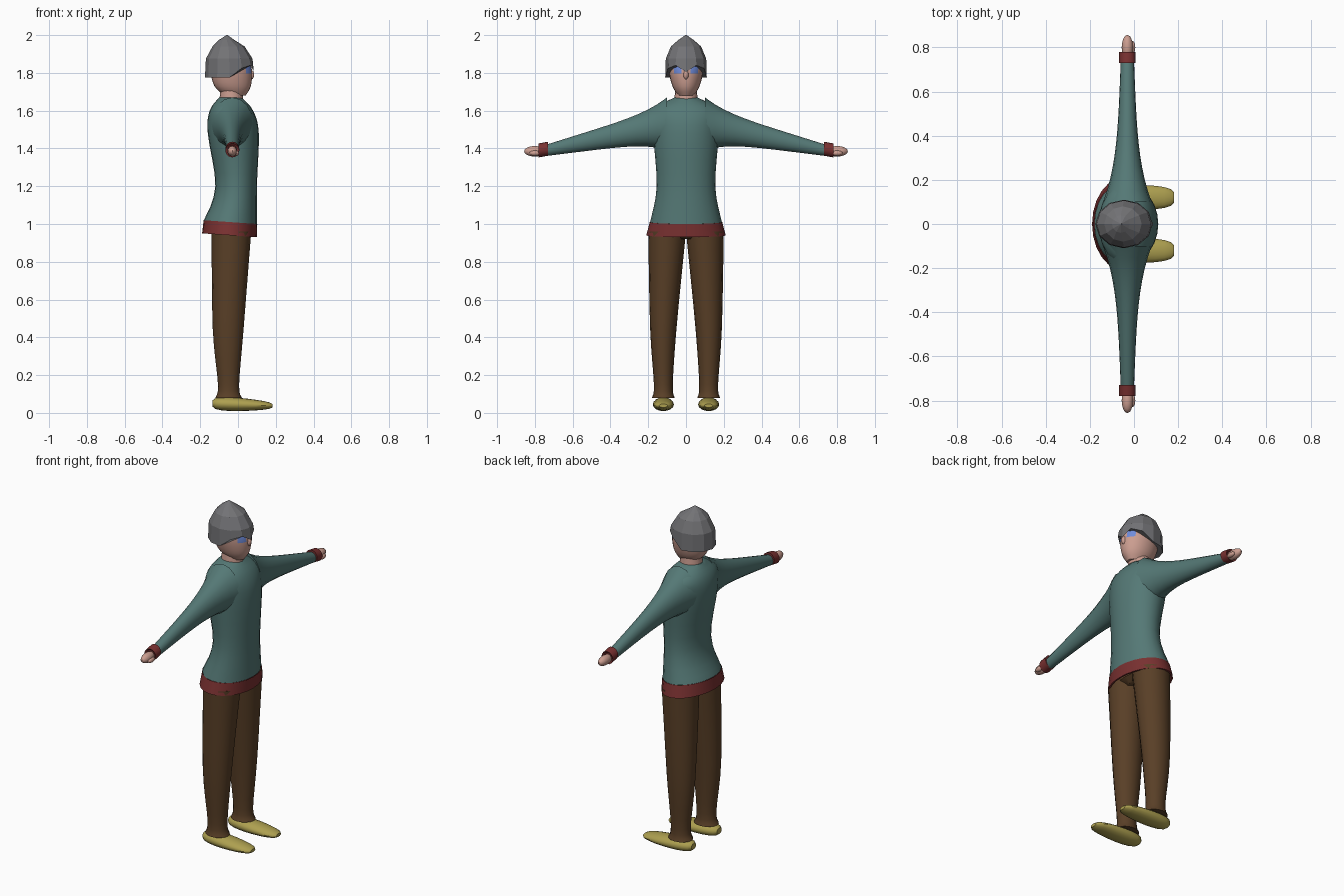
import bpy, bmesh, math
from mathutils import Vector

default_cube = bpy.data.objects.get("Cube")
if default_cube:
    bpy.data.objects.remove(default_cube, do_unlink=True)


def material(name, red, green, blue):
    mat = bpy.data.materials.new(name)
    mat.use_nodes = True
    colour = (red, green, blue, 1)
    mat.diffuse_color = colour
    mat.node_tree.nodes["Principled BSDF"].inputs["Base Color"].default_value = colour
    return mat


teal = material("teal wool", 0.09, 0.19, 0.18)
red = material("red trim", 0.19, 0.03, 0.03)
brown = material("brown cloth", 0.1, 0.05, 0.02)
yellow = material("yellow leather", 0.42, 0.35, 0.08)
skin = material("skin", 0.6, 0.34, 0.28)
grey = material("grey metal", 0.17, 0.17, 0.18)
blue = material("blue eyes", 0.16, 0.26, 0.7)


def flow(rows, steps=4):
    """Fill in a smooth curve between the given profile rows."""
    rows = [Vector(row) for row in rows]
    padded = [rows[0], *rows, rows[-1]]
    result = []
    for before, start, end, after in zip(padded, padded[1:], padded[2:], padded[3:]):
        leave, arrive = (end - before) / 2, (after - start) / 2
        for step in range(steps):
            t = step / steps
            ease = t * t * (3 - 2 * t)
            bend = leave * t * (1 - t) ** 2 - arrive * t * t * (1 - t)
            result.append(start.lerp(end, ease) + bend)
    return result + [rows[-1]]


def finish(name, bm, materials, smooth=True):
    """Turn a bmesh into a shaded object."""
    bmesh.ops.recalc_face_normals(bm, faces=bm.faces)
    mesh = bpy.data.meshes.new(name)
    bm.to_mesh(mesh)
    bm.free()
    for mat in materials:
        mesh.materials.append(mat)
    ob = bpy.data.objects.new(name, mesh)
    bpy.context.collection.objects.link(ob)
    if smooth:
        bpy.ops.object.select_all(action="DESELECT")
        ob.select_set(True)
        bpy.context.view_layer.objects.active = ob
        bpy.ops.object.shade_smooth_by_angle(angle=math.radians(40))
    return ob


# Each axis maps (along, across, up or depth) to x, y, z
AXES = {
    "x": lambda t, a, b: (t, a, b),
    "y": lambda t, a, b: (a, t, b),
    "z": lambda t, a, b: (a, b, t),
}


def loft(name, rows, materials, axis="z", sides=16, side=1, adjust=None,
         paint=None, smooth=True, caps=True):
    """Skin oval rings; a row holds position, low, high, far edge and near edge.
    Without a near edge the ring is symmetric about the centre line."""
    bm = bmesh.new()
    loops = []
    for t, low, high, far, *rest in rows:
        near = rest[0] if rest else -far
        loop = []
        for i in range(sides):
            angle = math.tau * i / sides
            a = (low + high + (high - low) * math.cos(angle)) / 2
            b = (near + far + (far - near) * math.sin(angle)) / 2
            point = Vector(AXES[axis](t, a, b))
            if adjust:
                adjust(point, angle)
            point.y *= side
            loop.append(bm.verts.new(point))
        loops.append(loop)
    for lower, upper in zip(loops, loops[1:]):
        for i in range(sides):
            bm.faces.new((lower[i - 1], lower[i], upper[i], upper[i - 1]))
    if caps:
        bm.faces.new(loops[0])
        bm.faces.new(loops[-1])
    if paint:
        for face in bm.faces:
            face.material_index = paint(face.calc_center_median())
    return finish(name, bm, materials, smooth)


def ellipsoid(name, centre, radii, mat):
    bm = bmesh.new()
    bmesh.ops.create_uvsphere(bm, u_segments=12, v_segments=8, radius=1)
    bmesh.ops.scale(bm, vec=radii, verts=bm.verts)
    bmesh.ops.translate(bm, vec=centre, verts=bm.verts)
    return finish(name, bm, [mat])


def sleeve_row(u):
    """Long taper that swells quickly into the shoulder."""
    rest = 1 - u
    wide = 0.03 + 0.025 * rest + 0.055 * rest ** 4
    tall = 0.03 + 0.06 * rest + 0.05 * rest ** 6
    middle = 1.53 - 0.14 * u
    return 0.1 + 0.64 * u, -0.03 - wide, wide - 0.03, middle + tall, middle - tall


def shoe_row(turn):
    """Rounded sole outline, lower towards the toe."""
    u, fullness = -math.cos(turn), math.sin(turn) ** 0.5
    wide = 0.056 * fullness
    tall = (0.034 - 0.01 * u) * fullness
    middle = 0.044 - 0.006 * u
    return 0.024 + 0.16 * u, 0.12 - wide, 0.12 + wide, middle + tall, middle - tall


def tilt_hem(point, angle):
    """Let the hem hang lower at the front."""
    if point.z < 1.05:
        point.z -= 0.07 * (point.x + 0.04)


# Sweater and its turned-in red hem
loft("sweater", flow([
    (1.01, -0.18, 0.1, 0.19),
    (1.2, -0.12, 0.1, 0.155),
    (1.48, -0.16, 0.11, 0.175),
    (1.6, -0.15, 0.08, 0.18),
    (1.67, -0.1, 0.02, 0.06),
]), [teal], sides=24, adjust=tilt_hem)
loft("sweater_hem", [
    (1, -0.15, 0.07, 0.17),
    (0.94, -0.18, 0.09, 0.2),
    (0.94, -0.19, 0.1, 0.21),
    (1.01, -0.182, 0.102, 0.192),
], [red], sides=24, adjust=tilt_hem, caps=False)

# Hips closing the gap between the legs
loft("hips", [(0.92, -0.1, 0.03, 0.06), (0.95, -0.13, 0.06, 0.17),
              (1.02, -0.13, 0.06, 0.17)], [brown])

for label, side in (("left", 1), ("right", -1)):
    # Arm: sleeve, cuff, hand and thumb
    loft(label + "_sleeve", [sleeve_row(i / 12) for i in range(13)], [teal],
         axis="y", side=side)
    cuff = []
    for y, radius in ((0.73, 0.025), (0.73, 0.037), (0.78, 0.037), (0.77, 0.025)):
        middle = 1.53 - 0.18 * y
        cuff.append((y, -0.03 - radius, radius - 0.03, middle + radius, middle - radius))
    loft(label + "_cuff", cuff, [red], axis="y", side=side)
    ellipsoid(label + "_hand", (-0.03, side * 0.8, 1.385), (0.026, 0.057, 0.028), skin)
    ellipsoid(label + "_thumb", (-0.008, side * 0.8, 1.375), (0.014, 0.03, 0.014), skin)

    # Leg: trousers flaring at the ankle, and a soft shoe
    loft(label + "_trouser_leg", flow([
        (0.08, -0.12, 0.02, 0.18, 0.06),
        (0.15, -0.106, 0.006, 0.17, 0.07),
        (0.45, -0.134, 0.03, 0.19, 0.05),
        (0.96, -0.14, 0.07, 0.2, 0),
    ]), [brown], side=side)
    loft(label + "_shoe", [shoe_row(math.pi * (i + 0.5) / 10) for i in range(10)],
         [yellow], axis="x", side=side)


def eye_band(centre):
    at_height = 1.805 < centre.z < 1.84
    return int(centre.x > 0 and at_height and 0.02 < abs(centre.y) < 0.06)


# Neck and head, with the eyes marked on the face
loft("neck", [(1.64, -0.1, 0.03, 0.063), (1.74, -0.09, 0.02, 0.055)], [skin])
loft("head", flow([
    (1.68, -0.07, 0.04, 0.04),
    (1.73, -0.125, 0.068, 0.072),
    (1.82, -0.145, 0.073, 0.092),
    (1.9, -0.12, 0.04, 0.08),
    (1.95, -0.08, 0, 0.03),
]), [skin, blue], sides=24, paint=eye_band)
ellipsoid("nose", (0.07, 0, 1.79), (0.016, 0.014, 0.025), skin)


def arch_rim(point, angle):
    """Raise the rim over the eyes and leave a guard over the nose."""
    if point.z < 1.8:
        point.z += 0.07 * max(0, math.cos(angle)) ** 0.5
        if angle == 0:
            point.z -= 0.04


# Faceted helmet
loft("helmet", [
    (1.775, -0.175, 0.084, 0.11),
    (1.875, -0.17, 0.077, 0.107),
    (1.94, -0.135, 0.035, 0.08),
    (1.975, -0.1, -0.02, 0.04),
    (2, -0.062, -0.055, 0.003),
], [grey], sides=12, adjust=arch_rim, smooth=False)
